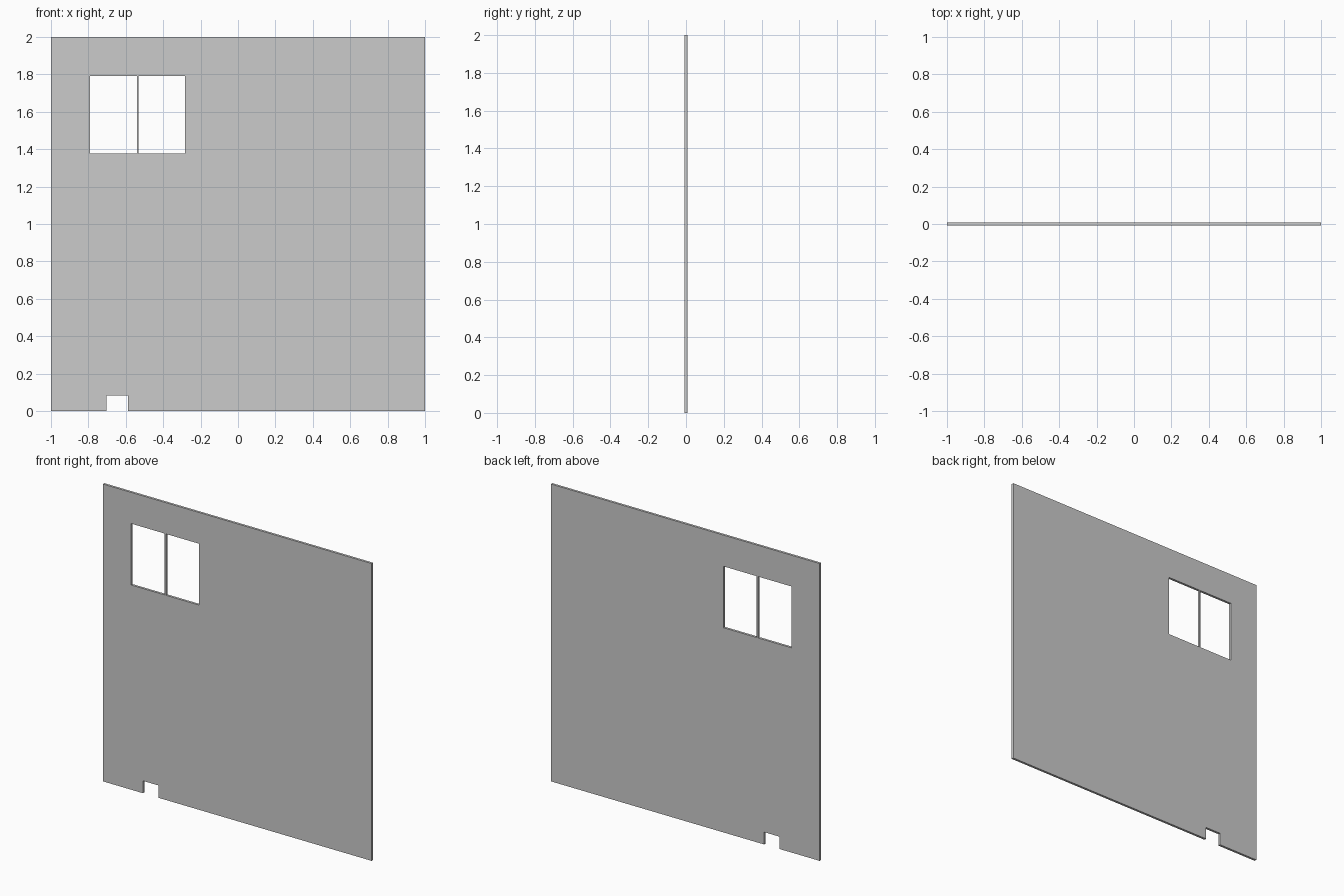
import bpy, bmesh

if "Cube" in bpy.data.objects:
    bpy.data.objects.remove(bpy.data.objects["Cube"])

T = 0.016  # panel thickness


def panel(name, xs, zs, holes=()):
    """Upright sheet made of grid cells, leaving out the cells in holes (column, row)."""
    bm = bmesh.new()
    v = [[bm.verts.new((x, -T / 2, z)) for z in zs] for x in xs]
    for i in range(len(xs) - 1):
        for j in range(len(zs) - 1):
            if (i, j) not in holes:
                bm.faces.new((v[i][j], v[i + 1][j], v[i + 1][j + 1], v[i][j + 1]))
    bmesh.ops.delete(bm, geom=[p for p in bm.verts if not p.link_faces], context='VERTS')
    # Thicken the sheet towards the back
    front = bm.faces[:]
    ext = bmesh.ops.extrude_face_region(bm, geom=front, use_keep_orig=True)
    bmesh.ops.translate(bm, vec=(0, T, 0),
                        verts=[g for g in ext["geom"] if isinstance(g, bmesh.types.BMVert)])
    bmesh.ops.recalc_face_normals(bm, faces=bm.faces[:])
    mesh = bpy.data.meshes.new(name)
    bm.to_mesh(mesh)
    bm.free()
    obj = bpy.data.objects.new(name, mesh)
    bpy.context.collection.objects.link(obj)
    return obj


# Wall with window opening and small notch in the bottom edge
xs = [-1, -0.79, -0.702, -0.587, -0.283, 1]
zs = [0, 0.083, 1.377, 1.79, 2]
panel("wall", xs, zs, holes={(2, 0), (1, 2), (2, 2), (3, 2)})

# Thin upright bar dividing the window
panel("window_bar", [-0.541, -0.532], [1.377, 1.79])
